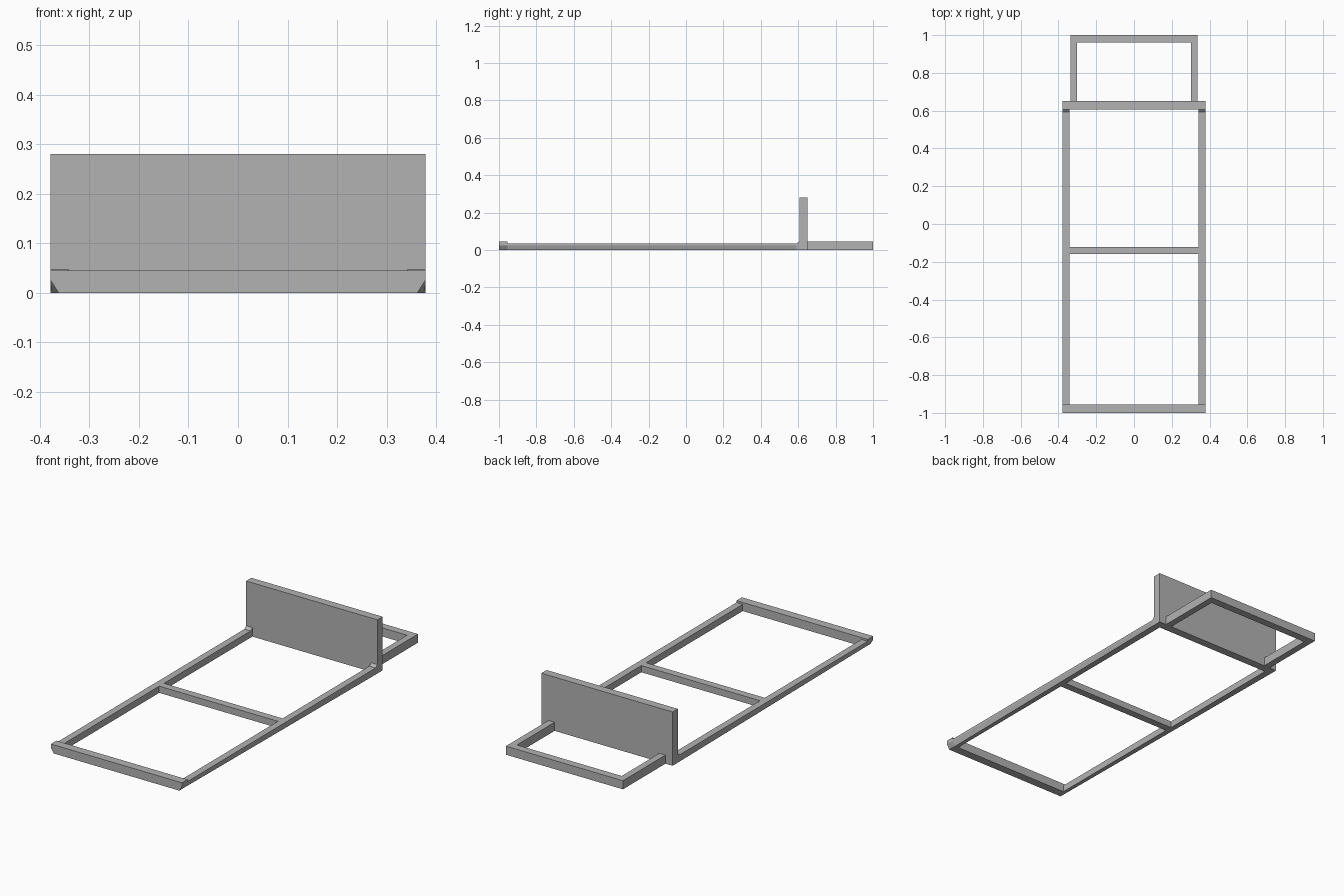
import bpy
import bmesh

if "Cube" in bpy.data.objects:
    bpy.data.objects.remove(bpy.data.objects["Cube"])

grey = bpy.data.materials.new("mid grey")
grey.use_nodes = True
colour = (0.45, 0.45, 0.45, 1)
grey.diffuse_color = colour
grey.node_tree.nodes["Principled BSDF"].inputs["Base Color"].default_value = colour

HALF = 0.378      # half width of the main frame
INNER = 0.342     # inner edge of the side rails
CHAMFER = 0.362   # lower outer edge where the corner is cut
FRONT, WALL = -0.955, 0.607


def loft(name, rings):
    """Join matching cross-sections into a closed solid."""
    bm = bmesh.new()
    loops = [[bm.verts.new(p) for p in ring] for ring in rings]
    n = len(loops[0])
    for a, b in zip(loops, loops[1:]):
        for i in range(n):
            j = (i + 1) % n
            bm.faces.new((a[i], a[j], b[j], b[i]))
    bm.faces.new(loops[0])
    bm.faces.new(loops[-1])
    bmesh.ops.recalc_face_normals(bm, faces=bm.faces)
    mesh = bpy.data.meshes.new(name)
    bm.to_mesh(mesh)
    bm.free()
    mesh.materials.append(grey)
    obj = bpy.data.objects.new(name, mesh)
    bpy.context.collection.objects.link(obj)
    return obj


def box(name, x0, x1, y0, y1, height):
    return loft(name, [[(x0, y0, z), (x1, y0, z), (x1, y1, z), (x0, y1, z)]
                       for z in (0, height)])


# Front bar with its lower corners cut off
outline = [(-CHAMFER, 0), (CHAMFER, 0), (HALF, 0.025), (HALF, 0.045),
           (-HALF, 0.045), (-HALF, 0.025)]
loft("front_bar", [[(x, y, z) for x, z in outline] for y in (-1, FRONT)])

# Side rails: the cut lower edge fades out toward the upright panel
for side, s in (("left", 1), ("right", -1)):
    rings = []
    for y, top in ((FRONT, 0.035), (WALL - 0.015, 0.035), (WALL, 0.047)):
        t = (y - FRONT) / (WALL - FRONT)
        low = CHAMFER + (HALF - CHAMFER) * t
        section = [(INNER, 0), (low, 0), (HALF, 0.025), (HALF, top), (INNER, top)]
        rings.append([(s * x, y, z) for x, z in section])
    loft(side + "_rail", rings)

    # Short arms of the rear frame
    edges = sorted((s * 0.302, s * 0.337))
    box(side + "_rear_arm", *edges, 0.65, 0.96, 0.045)

# Cross pieces and upright panel
box("middle_bar", -INNER, INNER, -0.16, -0.121, 0.035)
box("upright_panel", -HALF, HALF, WALL, 0.65, 0.28)
box("rear_bar", -0.337, 0.337, 0.96, 1, 0.045)
